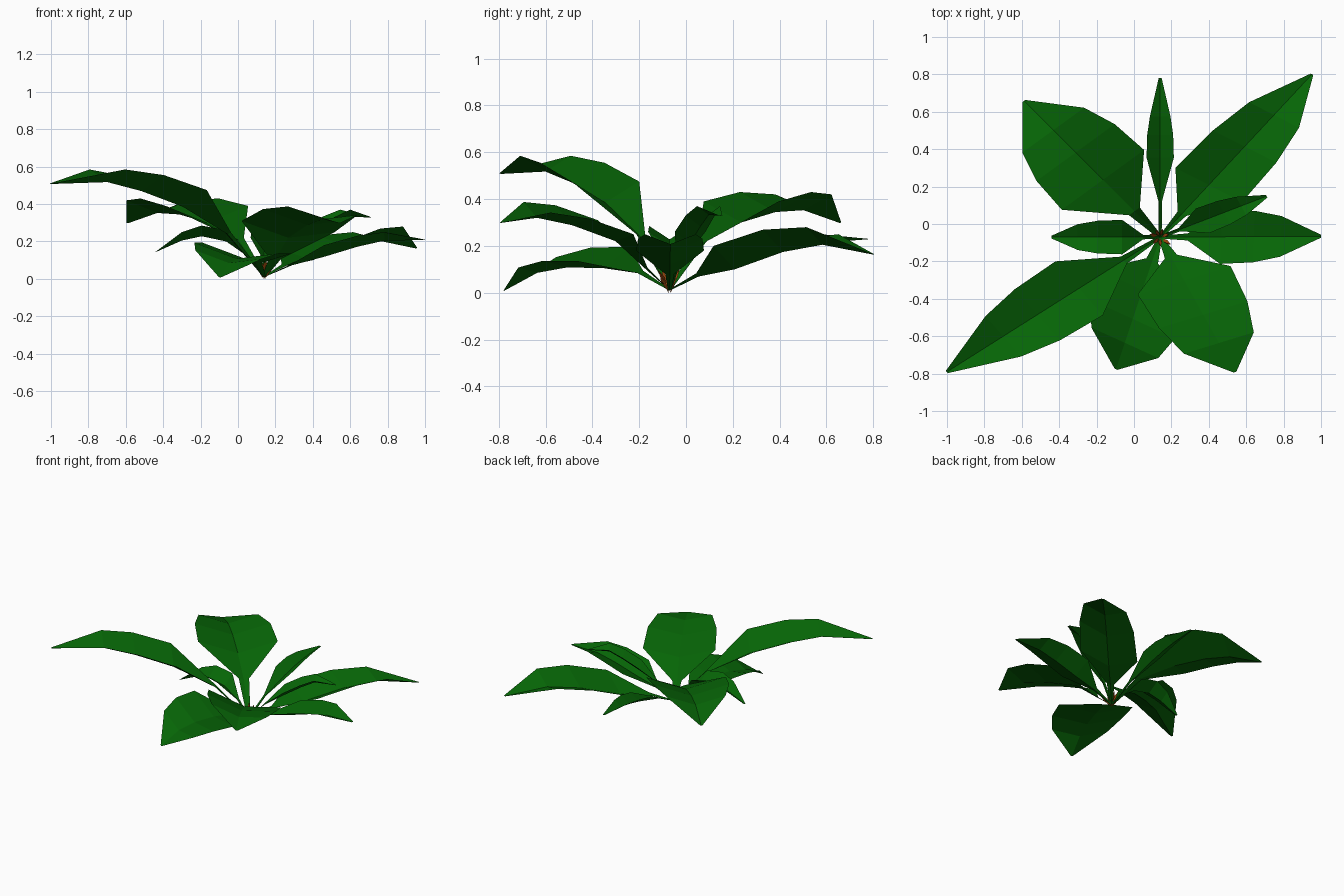
import bpy, bmesh, math
from mathutils import Vector

if "Cube" in bpy.data.objects:
    bpy.data.objects.remove(bpy.data.objects["Cube"])

def material(name, rgb):
    m = bpy.data.materials.new(name)
    m.diffuse_color = (*rgb, 1)
    m.use_nodes = True
    m.node_tree.nodes["Principled BSDF"].inputs["Base Color"].default_value = m.diffuse_color
    return m

GREEN = material("leaf green", (0.002, 0.13, 0.002))
RUST = material("rusty orange", (0.3, 0.06, 0.004))
ROOT = Vector((0.14, -0.07, 0))

def finish(name, bm, mat):
    me = bpy.data.meshes.new(name)
    bm.to_mesh(me)
    bm.free()
    me.materials.append(mat)
    bpy.context.collection.objects.link(bpy.data.objects.new(name, me))

def leaf(name, az, length, width, skew, t1, t3, fold, roll, heights):
    """Arching leaf folded to a V along its midrib; heights are those of its edges."""
    a, s = math.radians(az), math.radians(az + 90 + skew)
    along = Vector((math.cos(a), math.sin(a), 0))
    side = Vector((math.cos(s), math.sin(s), 0))
    ts = [0, 0.45 * t1, t1, t1 * 0.45 + t3 * 0.55, t3, 1]
    ws = [0.04, 0.13, 1, 0.95, 0.75, 0.03]
    bm = bmesh.new()
    rows = []
    for t, k, z in zip(ts, ws, [0.012] + heights):
        c = ROOT + along * (length * t)
        w = max(k * width, 0.008)
        rows.append([bm.verts.new(c + side * (w * e) + Vector((0, 0, max(0, z + roll * k * e - (e == 0) * fold * k))))
                     for e in (1, 0, -1)])
    for p, q in zip(rows, rows[1:]):
        for i in (0, 1):
            bm.faces.new((p[i], p[i + 1], q[i + 1], q[i]))
    finish(name, bm, GREEN)

# Leaves: heading, length, half width, skew, widest and narrowing points, fold, roll, edge heights
leaf("long_left_leaf", 212.3, 1.35, 0.192, 9, 0.38, 0.735, 0.09, 0, [0.25, 0.475, 0.555, 0.585, 0.51])
leaf("long_right_leaf", 47, 1.19, 0.2, 16, 0.32, 0.75, 0.08, -0.02, [0.08, 0.18, 0.25, 0.265, 0.165])
leaf("narrow_back_leaf", 90, 0.85, 0.073, 0, 0.5, 0.76, 0.05, 0, [0.11, 0.22, 0.245, 0.25, 0.23])
leaf("broad_back_leaf", 135, 1.03, 0.272, -9, 0.42, 0.785, 0.09, 0, [0.22, 0.39, 0.43, 0.42, 0.30])
leaf("right_leaf", 0.3, 0.86, 0.145, -3, 0.38, 0.75, 0.06, 0, [0.08, 0.18, 0.23, 0.25, 0.21])
leaf("small_right_leaf", 21, 0.61, 0.075, 8, 0.4, 0.76, 0.05, 0, [0.13, 0.26, 0.33, 0.37, 0.33])
leaf("small_left_leaf", 180, 0.58, 0.092, 0, 0.35, 0.76, 0.06, 0, [0.13, 0.26, 0.285, 0.25, 0.145])
leaf("front_leaf", 251.5, 0.745, 0.262, -6, 0.4, 0.8, 0.06, -0.03, [0.09, 0.165, 0.165, 0.13, 0.01])
leaf("broad_front_leaf", 299, 0.825, 0.26, -12, 0.32, 0.785, 0.06, -0.03, [0.11, 0.28, 0.345, 0.365, 0.30])

# Young shoots in the heart of the plant
bm = bmesh.new()
for az, reach, h in ((325, 0.07, 0.07), (20, 0.05, 0.09), (75, 0.045, 0.1), (125, 0.045, 0.11),
                     (165, 0.06, 0.09), (225, 0.05, 0.1), (272, 0.05, 0.1)):
    d = Vector((math.cos(math.radians(az)), math.sin(math.radians(az)), 0))
    n = Vector((-d.y, d.x, 0))
    mid = ROOT + d * reach * 0.6 + Vector((0, 0, h * 0.65))
    base = bm.verts.new(ROOT + d * 0.005)
    tip = bm.verts.new(ROOT + d * reach + Vector((0, 0, h)))
    ring = [bm.verts.new(mid + o * 0.009) for o in (n, -n - d, d - n)]
    for i in range(3):
        p, q = ring[i], ring[(i + 1) % 3]
        bm.faces.new((base, q, p))
        bm.faces.new((p, q, tip))
bmesh.ops.recalc_face_normals(bm, faces=bm.faces)
finish("young_shoots", bm, RUST)
